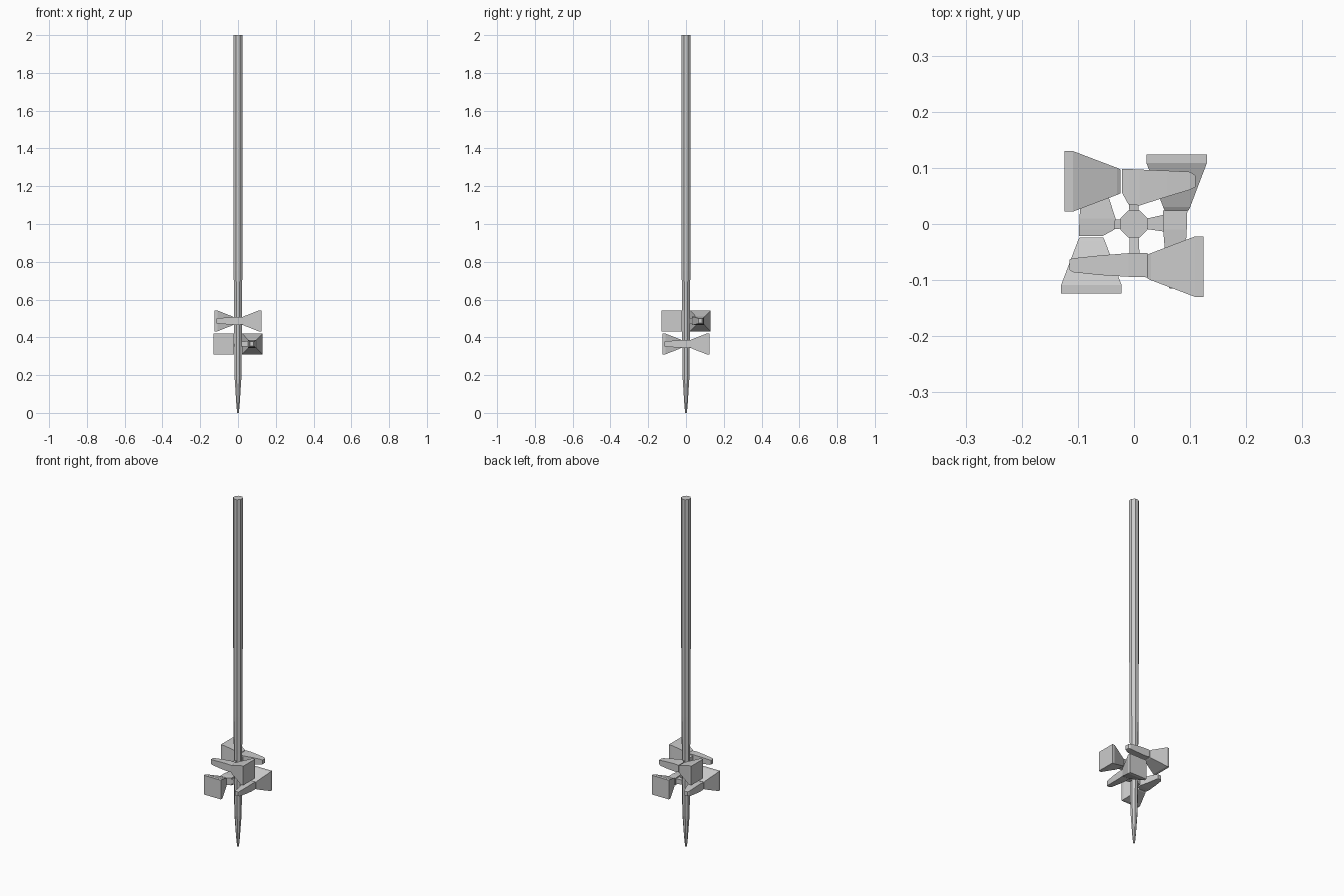
import bpy, bmesh
from math import pi, cos, sin
from mathutils import Matrix

if "Cube" in bpy.data.objects:
    bpy.data.objects.remove(bpy.data.objects["Cube"])


def loft(name, rings, matrix=Matrix()):
    """Skin a list of equal-sided rings into a closed flat-faced solid."""
    bm = bmesh.new()
    loops = [[bm.verts.new(p) for p in r] for r in rings]
    n = len(rings[0])
    for a, b in zip(loops, loops[1:]):
        for i in range(n):
            j = (i + 1) % n
            bm.faces.new((a[i], a[j], b[j], b[i]))
    bm.faces.new(loops[0][::-1])
    bm.faces.new(loops[-1])
    bmesh.ops.recalc_face_normals(bm, faces=bm.faces)
    bm.transform(matrix)
    me = bpy.data.meshes.new(name)
    bm.to_mesh(me)
    bm.free()
    ob = bpy.data.objects.new(name, me)
    bpy.context.collection.objects.link(ob)
    return ob


def rect_x(x, y0, y1, h, dz=0):
    """Rectangle section across the x axis."""
    return [(x, y0, dz - h), (x, y1, dz - h), (x, y1, dz + h), (x, y0, dz + h)]


def rect_y(y, x0, x1, h):
    """Rectangle section across the y axis."""
    return [(x0, y, -h), (x1, y, -h), (x1, y, h), (x0, y, h)]


def octagon(z, r):
    return [(r * cos(pi / 8 + i * pi / 4), r * sin(pi / 8 + i * pi / 4), z)
            for i in range(8)]


# Long eight-sided shaft with a slim waist at the heads and a pointed foot
loft("shaft", [octagon(z, r) for z, r in [
    (0, 0.005), (0.05, 0.010), (0.18, 0.019), (0.30, 0.021), (0.43, 0.022),
    (0.54, 0.022), (0.75, 0.025), (2.0, 0.026)]])

# Peak profiles: x, inner y, outer y, half height
flared_peak = [(-0.021, 0.055, 0.098, 0.020), (-0.010, 0.035, 0.098, 0.021),
               (0.010, 0.033, 0.097, 0.022), (0.060, 0.049, 0.095, 0.019),
               (0.100, 0.061, 0.093, 0.015), (0.110, 0.066, 0.086, 0.012)]
straight_peak = [(-0.024, 0.052, 0.095, 0.020), (0.010, 0.052, 0.094, 0.021),
                 (0.060, 0.056, 0.091, 0.018), (0.108, 0.061, 0.086, 0.014),
                 (0.115, 0.063, 0.082, 0.012)]

# Hammer face block: x, half width, half height
block = [(-0.124, 0.054, 0.055), (-0.109, 0.054, 0.055),
         (-0.030, 0.024, 0.024), (-0.024, 0.021, 0.020)]

# Four hammers pinwheeled round the shaft, alternating between two levels
for side, turn, z, peak in [("back", 0, 0.487, flared_peak),
                            ("left", 1, 0.365, flared_peak),
                            ("front", 2, 0.487, straight_peak),
                            ("right", 3, 0.365, straight_peak)]:
    m = Matrix.Translation((0, 0, z)) @ Matrix.Rotation(turn * pi / 2, 4, 'Z')
    loft(side + "_hammer_face",
         [rect_x(x, 0.076 - w, 0.076 + w, h) for x, w, h in block], m)
    loft(side + "_hammer_peak", [rect_x(x, a, b, h) for x, a, b, h in peak], m)
    w = 0.018 if side == "right" else 0.010
    loft(side + "_hammer_arm",
         [rect_y(0.015, -0.008, 0.008, 0.012),
          rect_y(0.060, -w, w * 0.8, 0.016)], m)
